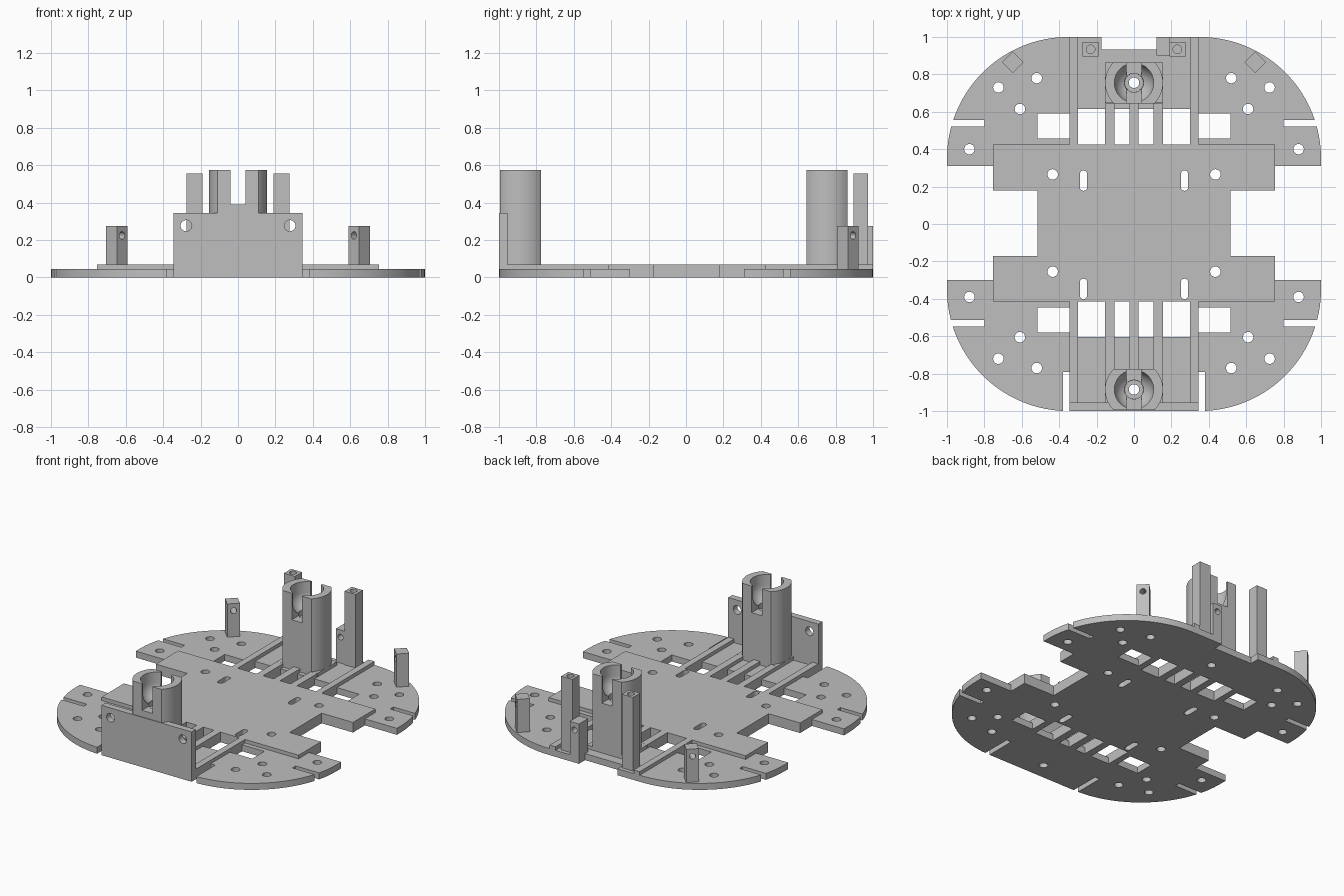
import bpy, bmesh
from math import sin, cos, pi, radians
from mathutils import Matrix

cube = bpy.data.objects.get("Cube")
if cube:
    bpy.data.objects.remove(cube, do_unlink=True)

grey = bpy.data.materials.new("light_grey")
grey.use_nodes = True
grey.diffuse_color = (0.52, 0.52, 0.52, 1)
grey.node_tree.nodes["Principled BSDF"].inputs["Base Color"].default_value = (0.52, 0.52, 0.52, 1)

PLATE, DECK = 0.045, 0.07      # heights of the thin plate and raised deck
HOLE = 0.028


def finish(name, bm):
    bmesh.ops.recalc_face_normals(bm, faces=bm.faces)
    mesh = bpy.data.meshes.new(name)
    bm.to_mesh(mesh)
    bm.free()
    mesh.materials.append(grey)
    obj = bpy.data.objects.new(name, mesh)
    bpy.context.collection.objects.link(obj)
    return obj


def prism(name, outline, z0, z1):
    bm = bmesh.new()
    face = bm.faces.new([bm.verts.new((x, y, z0)) for x, y in outline])
    top = bmesh.ops.extrude_face_region(bm, geom=[face])["geom"]
    bmesh.ops.translate(bm, vec=(0, 0, z1 - z0),
                        verts=[v for v in top if isinstance(v, bmesh.types.BMVert)])
    return finish(name, bm)


def box(name, x0, x1, y0, y1, z0, z1):
    return prism(name, [(x0, y0), (x1, y0), (x1, y1), (x0, y1)], z0, z1)


def arc(cx, cy, r, start, end, n):
    angles = [radians(start + (end - start) * i / n) for i in range(n + 1)]
    return [(cx + r * cos(a), cy + r * sin(a)) for a in angles]


def rod(x, y, z, r, length, rotation=Matrix()):
    bm = bmesh.new()
    bmesh.ops.create_cone(bm, cap_ends=True, segments=24, radius1=r, radius2=r, depth=length,
                          matrix=Matrix.Translation((x, y, z)) @ rotation)
    return finish("cutter", bm)


def cut(target, cutters):
    for cutter in cutters:
        mod = target.modifiers.new("cut", "BOOLEAN")
        mod.operation, mod.solver, mod.object = "DIFFERENCE", "EXACT", cutter
        bpy.context.view_layer.objects.active = target
        bpy.ops.object.modifier_apply(modifier=mod.name)
        bpy.data.objects.remove(cutter, do_unlink=True)


def cut_box(*limits):
    return box("cutter", *limits, -0.1, 0.2)


def mirrored(points):
    return points + [(-x, y) for x, y in reversed(points)]


ALONG_Y = Matrix.Rotation(pi / 2, 4, "X")


def tower(name, cy):
    # Rounded column with two flats and a ball socket
    side = arc(0, 0, 0.155, -45, 45, 16)
    outline = side + [(-x, -y) for x, y in side]
    obj = prism(name, [(x, cy + y) for x, y in outline], PLATE, 0.575)
    # Bore, counterbore and spherical seat in one turned cutter
    bore = [(0, -0.1), (HOLE, -0.1), (HOLE, 0.37), (0.05, 0.37)]
    bore += arc(0, 0.5, 0.105, -61, 0, 10) + [(0.105, 0.7), (0, 0.7)]
    bm = bmesh.new()
    verts = [bm.verts.new((r, 0, z)) for r, z in bore]
    edges = [bm.edges.new(pair) for pair in zip(verts, verts[1:])]
    bmesh.ops.spin(bm, geom=verts + edges, cent=(0, 0, 0), axis=(0, 0, 1),
                   angle=2 * pi, steps=32)
    bmesh.ops.remove_doubles(bm, verts=bm.verts, dist=0.0001)
    bmesh.ops.translate(bm, verts=bm.verts, vec=(0, cy, 0))
    cut(obj, [finish("cutter", bm),
              box("cutter", -0.04, 0.04, cy - 0.2, cy + 0.2, 0.39, 0.7)])


# Thin end plates, with slots, windows and holes
holes = [(0.725, 0.725), (0.52, 0.775), (0.61, 0.61), (0.88, 0.395)]
for end, s, tower_y in (("back", 1, 0.755), ("front", -1, -0.885)):
    shift = 0.005                      # the two ends are slightly offset
    half = [(0.755, s * 0.42 + shift), (0.755, s * 0.305 + shift), (1, s * 0.305 + shift)]
    half += [(x, s * y) for x, y in arc(0.35, 0.35, 0.65, 0, 90, 32)]
    plate = prism(end + "_plate", mirrored(half), 0, PLATE)
    cutters = [rod(0, tower_y, 0, HOLE, 0.3)]
    for m in (1, -1):
        cutters += [rod(m * x, s * y + shift, 0, HOLE, 0.3) for x, y in holes]
        for x0, x1, y0, y1 in ((0.8, 1.1, 0.517, 0.552), (0.025, 0.105, 0.4, 0.61),
                               (0.155, 0.3, 0.4, 0.61), (0.345, 0.515, 0.452, 0.585)):
            ya, yb = sorted((s * y0 + shift, s * y1 + shift))
            cutters.append(cut_box(*sorted((m * x0, m * x1)), ya, yb))
        if s < 0:
            cutters.append(cut_box(*sorted((m * 0.345, m * 0.38)), -1.1, -0.79))
    if s > 0:
        cutters.append(cut_box(-0.175, 0.12, 0.933, 1.1))
    cut(plate, cutters)

    # Raised ribs running from the deck to the tower and the end
    inner = tower_y - s * 0.11
    outer = 1.0 if s > 0 else -0.955
    for i, (x0, x1, y_end) in enumerate(((-0.345, -0.3, outer), (-0.155, -0.105, inner),
                                         (-0.025, 0.025, inner), (0.105, 0.155, inner),
                                         (0.3, 0.345, outer))):
        ya, yb = sorted((s * 0.42 + shift, y_end))
        box(f"{end}_rib_{i + 1}", x0, x1, ya, yb, PLATE, DECK)

    # Tower on its low square foot
    foot = box(end + "_tower_foot", -0.155, 0.155, tower_y - 0.109, tower_y + 0.109, PLATE, DECK)
    cut(foot, [rod(0, tower_y, 0, HOLE, 0.3)])
    tower(end + "_tower", tower_y)

# Raised centre deck
deck = prism("centre_deck", mirrored([(0.755, -0.415), (0.755, -0.17), (0.515, -0.17),
                                      (0.515, 0.18), (0.755, 0.18), (0.755, 0.425)]), 0, DECK)
cutters = []
for m in (1, -1):
    for y in (0.265, -0.255):
        cutters.append(rod(m * 0.435, y, 0, HOLE, 0.3))
    for y in (0.232, -0.347):
        slot = arc(m * 0.27, y + 0.035, 0.02, 0, 180, 8) + arc(m * 0.27, y - 0.035, 0.02, 180, 360, 8)
        cutters.append(prism("cutter", slot, -0.1, 0.2))
cut(deck, cutters)

# Front wall with two screw holes
wall = box("front_wall", -0.345, 0.345, -1, -0.955, PLATE, 0.345)
cut(wall, [rod(m * 0.277, -0.98, 0.277, 0.03, 0.2, ALONG_Y) for m in (1, -1)])

# Tall back posts, drilled from the top
for side, m in (("left", 1), ("right", -1)):
    x0, x1 = sorted((m * 0.19, m * 0.275))
    post = box(side + "_tall_post", x0, x1, 0.895, 0.973, PLATE, 0.555)
    cut(post, [rod(m * 0.232, 0.934, 0.555, 0.023, 0.14)])

    # Short angled post near the rim, drilled along the radius
    post = prism(side + "_rim_post", arc(m * 0.648, 0.865, 0.057, 0, 270, 3), PLATE, 0.275)
    turn = Matrix.Rotation(m * -pi / 4, 4, "Z") @ ALONG_Y
    cut(post, [rod(m * 0.648, 0.865, 0.225, 0.02, 0.2, turn)])

# Short block beside the left tall post
block = box("short_block", 0.12, 0.19, 0.9, 1.0, PLATE, 0.275)
cut(block, [rod(0.155, 0.95, 0.225, 0.02, 0.3, ALONG_Y)])

# Smooth the round walls, keep the edges crisp
bpy.ops.object.select_all(action="DESELECT")
for obj in bpy.context.collection.objects:
    if obj.type == "MESH" and obj.data.materials and obj.data.materials[0] == grey:
        obj.select_set(True)
        bpy.context.view_layer.objects.active = obj
bpy.ops.object.shade_smooth_by_angle(angle=radians(30))
